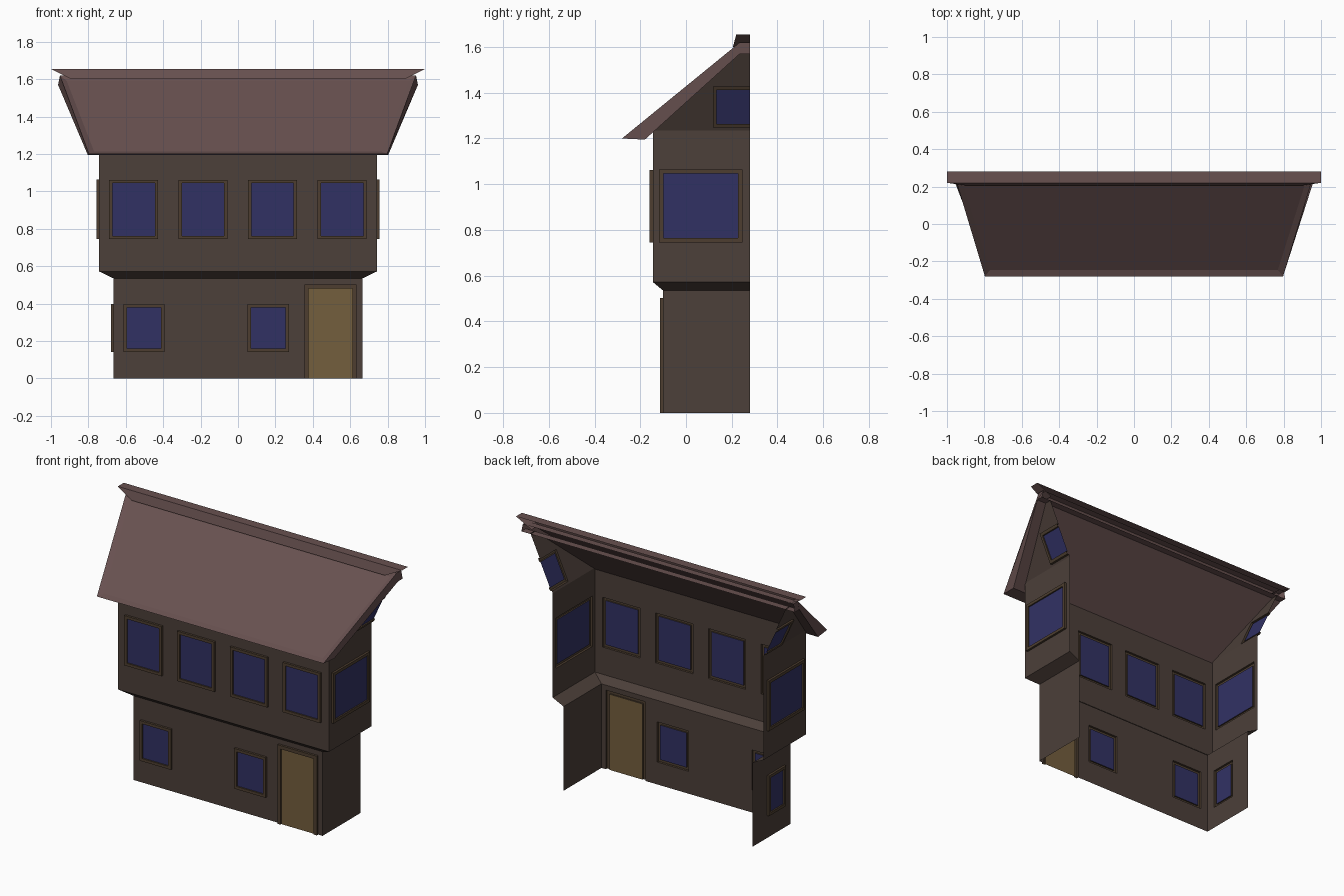
import bpy, bmesh
from mathutils import Vector

if "Cube" in bpy.data.objects:
    bpy.data.objects.remove(bpy.data.objects["Cube"])

BACK = 0.28          # the house is cut open along this plane


def material(name, rgb):
    m = bpy.data.materials.new(name)
    m.diffuse_color = (*rgb, 1)
    m.use_nodes = True
    m.node_tree.nodes["Principled BSDF"].inputs["Base Color"].default_value = m.diffuse_color
    return m


WALL, FRAME, GLASS, DOOR, ROOF = range(5)
MATS = [material("wall_brown", (0.072, 0.050, 0.041)),
        material("frame_brown", (0.074, 0.048, 0.029)),
        material("window_blue", (0.031, 0.031, 0.127)),
        material("door_tan", (0.175, 0.112, 0.048)),
        material("roof_red", (0.138, 0.082, 0.080))]


def finish(bm, name):
    me = bpy.data.meshes.new(name)
    bm.to_mesh(me)
    bm.free()
    for m in MATS:
        me.materials.append(m)
    ob = bpy.data.objects.new(name, me)
    bpy.context.collection.objects.link(ob)
    return ob


def face(bm, pts, mat, flip=False):
    f = bm.faces.new([bm.verts.new(p) for p in (pts[::-1] if flip else pts)])
    f.material_index = mat


def rect(a, b, c, d):
    return [(a, c), (b, c), (b, d), (a, d)]


def panel(bm, place, bounds, openings=(), flip=False):
    """Wall sheet with holes; each hole gets a raised frame and a set-back pane.
    opening = (u0, u1, v0, v1, border, pane material, open side or None)"""
    u0, u1, v0, v1 = bounds
    us = sorted({u0, u1, *(o[0] for o in openings), *(o[1] for o in openings)})
    vs = sorted({v0, v1, *(o[2] for o in openings), *(o[3] for o in openings)})
    for a, b in zip(us, us[1:]):
        for c, d in zip(vs, vs[1:]):
            mu, mv = (a + b) / 2, (c + d) / 2
            if not any(o[0] < mu < o[1] and o[2] < mv < o[3] for o in openings):
                face(bm, [place(*p, 0) for p in rect(a, b, c, d)], WALL, flip)
    for a, b, c, d, w, mat, free in openings:
        outer = rect(a, b, c, d)
        inner = rect(a + w, b - w * (free != 1), c + w * (free != 0), d - w)
        loops = [[place(*p, h) for p in r] for r, h in
                 ((outer, 0), (outer, 0.014), (inner, 0.014), (inner, 0.005))]
        for lo, hi in zip(loops, loops[1:]):
            for i in range(4):
                if i != free:
                    j = (i + 1) % 4
                    face(bm, [lo[i], lo[j], hi[j], hi[i]], FRAME, flip)
        face(bm, loops[-1], mat, flip)


def front(y):
    return lambda u, v, d: (u, y - d, v)


def side(s, x, lean=0.0, base=0.0):
    return lambda u, v, d: (s * (x + lean * (v - base) + d), u, v)


def weld(bm):
    bmesh.ops.remove_doubles(bm, verts=bm.verts, dist=1e-5)


LX, LY, LZ = 0.665, -0.10, 0.535      # ground floor
UX, UY, UZ, UT = 0.742, -0.145, 0.572, 1.235   # upper floor

# ground floor with two windows, a door and one window in the left side
bm = bmesh.new()
panel(bm, front(LY), (-LX, LX, 0, LZ),
      [(-0.612, -0.393, 0.142, 0.398, 0.018, GLASS, None),
       (0.052, 0.273, 0.142, 0.398, 0.018, GLASS, None),
       (0.356, 0.634, 0.0, 0.503, 0.022, DOOR, 0)])
panel(bm, side(1, LX), (LY, BACK, 0, LZ))
panel(bm, side(-1, LX), (LY, BACK, 0, LZ),
      [(-0.037, 0.135, 0.142, 0.398, 0.018, GLASS, None)], flip=True)
weld(bm)
finish(bm, "ground_floor_walls")

# sloping jetty between the floors
bm = bmesh.new()
ring = [[(-x, BACK, z), (-x, y, z), (x, y, z), (x, BACK, z)]
        for x, y, z in ((LX, LY, LZ), (UX, UY, UZ))]
for i in range(3):
    face(bm, [ring[0][i], ring[0][i + 1], ring[1][i + 1], ring[1][i]], WALL)
weld(bm)
finish(bm, "jetty")

# upper floor with a row of four windows and one on each side
bm = bmesh.new()
panel(bm, front(UY), (-UX, UX, UZ, UT),
      [(c - 0.131, c + 0.131, 0.745, 1.062, 0.018, GLASS, None)
       for c in (-0.558, -0.187, 0.185, 0.557)])
for s in (1, -1):
    panel(bm, side(s, UX), (UY, BACK, UZ, UT),
          [(-0.118, 0.247, 0.745, 1.065, 0.019, GLASS, None)], flip=s < 0)
weld(bm)
finish(bm, "upper_floor_walls")

# outward leaning gables, trimmed along the roof slope
for s, name in ((1, "gable_right"), (-1, "gable_left")):
    bm = bmesh.new()
    panel(bm, side(s, UX, 0.46, UT), (UY, BACK, UT, 1.575),
          [(0.117, BACK, 1.247, 1.428, 0.017, GLASS, 1)], flip=s < 0)
    bmesh.ops.bisect_plane(bm, geom=bm.verts[:] + bm.edges[:] + bm.faces[:],
                           plane_co=(0, UY, UT), plane_no=(0, -0.34, 0.38),
                           clear_outer=True)
    weld(bm)
    finish(bm, name)


def strip_body(profile, skip):
    """Body spanning x from (y, z, half width) points, with end caps."""
    bm = bmesh.new()
    l, r = ([bm.verts.new((s * w, y, z)) for y, z, w in profile] for s in (-1, 1))
    n = len(profile)
    faces = [bm.faces.new((l[i], r[i], r[(i + 1) % n], l[(i + 1) % n]))
             for i in range(n) if i not in skip]
    bm.faces.new(l)
    bm.faces.new(r[::-1])
    for f in bm.faces:
        f.material_index = ROOF
    return bm, faces


# roof slab, wider at the ridge, with a shallow sunken top face
bm, faces = strip_body([(-0.28, 1.20, 0.797), (0.235, 1.62, 0.952),
                        (BACK, 1.62, 0.952), (BACK, 1.57, 0.962),
                        (0.235, 1.57, 0.962), (-0.18, 1.195, 0.803)], {2})
bm.normal_update()
bmesh.ops.inset_individual(bm, faces=[faces[0]], thickness=0.045, depth=-0.012)
finish(bm, "roof")

# ridge cap with undercut ends
bm, faces = strip_body([(0.205, 1.60, 0.89), (0.22, 1.655, 1.0),
                        (BACK, 1.655, 1.0), (BACK, 1.60, 0.89)], {2, 3})
finish(bm, "ridge_cap")
